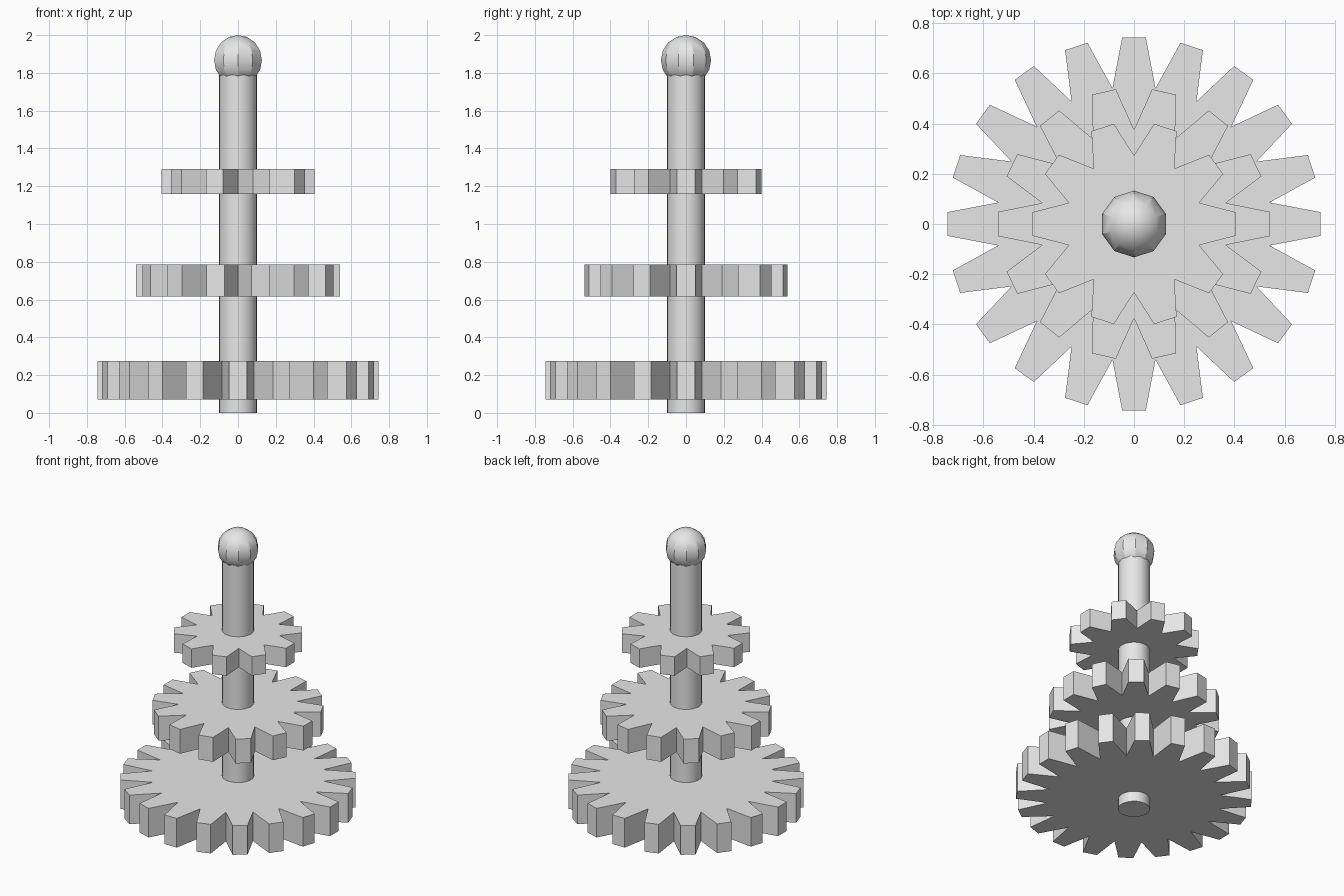
import bpy
import bmesh
from math import cos, sin, pi, radians
from mathutils import Matrix, Vector

cube = bpy.data.objects.get("Cube")
if cube:
    bpy.data.objects.remove(cube, do_unlink=True)

# Single plain grey material
GREY = (0.8, 0.8, 0.8, 1.0)
grey = bpy.data.materials.new("plain_grey")
grey.use_nodes = True
grey.diffuse_color = GREY
for node in grey.node_tree.nodes:
    if node.type == 'BSDF_PRINCIPLED':
        node.inputs["Base Color"].default_value = GREY


def finish(bm, name, smooth=False):
    bmesh.ops.recalc_face_normals(bm, faces=bm.faces)
    mesh = bpy.data.meshes.new(name)
    bm.to_mesh(mesh)
    bm.free()
    mesh.materials.append(grey)
    obj = bpy.data.objects.new(name, mesh)
    bpy.context.collection.objects.link(obj)
    if smooth:
        bpy.ops.object.select_all(action='DESELECT')
        obj.select_set(True)
        bpy.context.view_layer.objects.active = obj
        bpy.ops.object.shade_smooth_by_angle(angle=radians(30))
    return obj


def gear(name, teeth, root, tip, half_width, bottom, top):
    """Toothed disc: flat-tipped teeth meeting in V-shaped valleys."""
    bm = bmesh.new()
    outline = []
    for i in range(teeth):
        turn = Matrix.Rotation(2 * pi * i / teeth, 3, 'Z')
        half = pi / teeth
        for p in ((tip, -half_width), (tip, half_width),
                  (root * cos(half), root * sin(half))):
            outline.append(bm.verts.new(turn @ Vector((*p, bottom))))
    face = bm.faces.new(outline)
    ext = bmesh.ops.extrude_face_region(bm, geom=[face], use_keep_orig=True)
    verts = [g for g in ext["geom"] if isinstance(g, bmesh.types.BMVert)]
    bmesh.ops.translate(bm, verts=verts, vec=(0, 0, top - bottom))
    return finish(bm, name)


# Three gears, large to small
gear("bottom_gear", 20, 0.547, 0.743, 0.047, 0.072, 0.275)
gear("middle_gear", 14, 0.375, 0.539, 0.049, 0.615, 0.785)
gear("top_gear", 10, 0.273, 0.404, 0.047, 1.16, 1.292)

# Central shaft
SHAFT_TOP = 1.8
bm = bmesh.new()
bmesh.ops.create_cone(bm, cap_ends=True, segments=32, radius1=0.1, radius2=0.1,
                      depth=SHAFT_TOP,
                      matrix=Matrix.Translation((0, 0, SHAFT_TOP / 2)))
finish(bm, "shaft", smooth=True)

# Ten-sided ball knob on the end of the shaft
KNOB_RADIUS = 0.133
bm = bmesh.new()
bmesh.ops.create_uvsphere(bm, u_segments=10, v_segments=8, radius=KNOB_RADIUS,
                          matrix=Matrix.Translation((0, 0, 2 - KNOB_RADIUS)))
finish(bm, "ball_knob", smooth=True)
